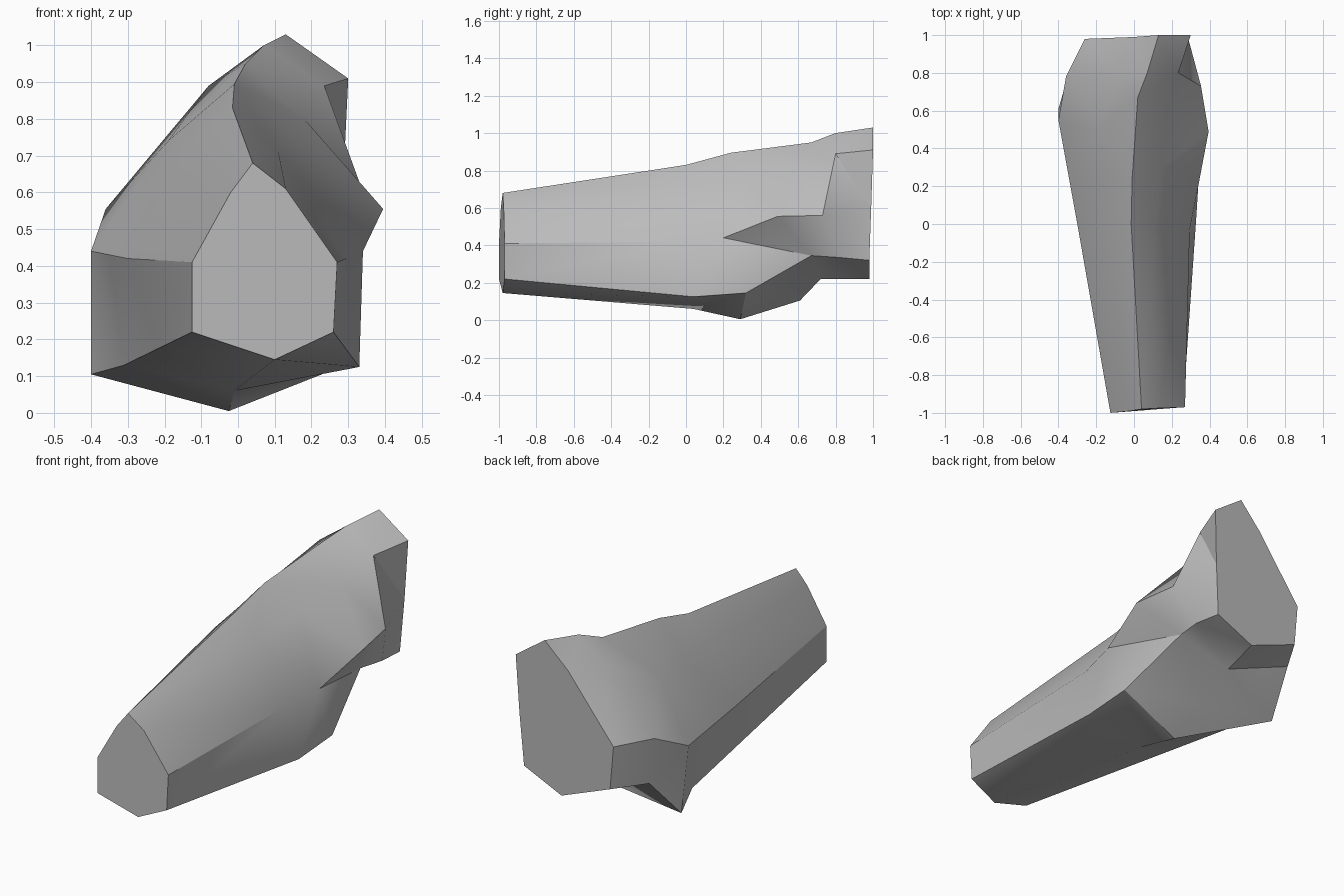
import bpy
import bmesh
import math
from mathutils import Vector

# Remove the default object
default_cube = bpy.data.objects.get("Cube")
if default_cube:
    bpy.data.objects.remove(default_cube, do_unlink=True)


def flat_material(name, level):
    """One plain grey for the whole stone."""
    material = bpy.data.materials.new(name)
    material.use_nodes = True
    colour = (level, level, level, 1)
    material.diffuse_color = colour
    shader = material.node_tree.nodes["Principled BSDF"]
    shader.inputs["Base Color"].default_value = colour
    shader.inputs["Roughness"].default_value = 0.9
    return material


def rail(*points):
    """A ridge line from front to back; None means halfway between neighbours."""
    line = [Vector(p) if p else None for p in points]
    for i, point in enumerate(line):
        if point is None:
            line[i] = (line[i - 1] + line[i + 1]) / 2
    return line


# Ridge lines of the stone, each running from the front end to the back end
top_ridge = rail((.04, -.98, .68), (-.015, 0, .83), (-.01, .24, .895),
                 (.02, .67, .95), (.07, .8, 1), (.13, 1, 1.03))
upper_low_x = rail((-.02, -.99, .6), (-.14, 0, .71), None,
                   (-.19, .5, .74), (-.08, .8, .89), (0, .99, .9))
middle_low_x = rail((-.125, -1, .41), (-.3, 0, .42), None,
                    (-.4, .55, .44), (-.36, .78, .555), (-.26, .98, .56))
lower_low_x = rail((-.125, -1, .22), None, (-.31, .39, .13),
                   (-.4, .61, .105), (-.345, .8, .32), (-.24, .98, .33))
keel = rail((.1, -.98, .145), (-.01, .04, .06), (-.025, .29, .005),
            None, (-.02, .72, .22), (.045, .98, .22))
lower_high_x = rail((.26, -.97, .22), (.33, .04, .125), (.33, .32, .145),
                    (.25, .67, .345), (.275, .82, .335), (.265, .98, .32))
middle_high_x = rail((.27, -.97, .41), (.295, -.03, .42), (.34, .2, .44),
                     (.395, .49, .555), (.355, .73, .56), (.285, .99, .6))
upper_high_x = rail((.13, -.975, .61), (.11, 0, .71), None,
                    (.18, .61, .8), (.235, .8, .89), (.3, 1, .91))

rails = [top_ridge, upper_low_x, middle_low_x, lower_low_x,
         keel, lower_high_x, middle_high_x, upper_high_x]

# Hollows under the belly and the shoulder fold along their longer diagonal
long_folds = [(lower_low_x, 2), (lower_high_x, 2)]

bm = bmesh.new()
grid = [[bm.verts.new(point) for point in line] for line in rails]

# Skin the strips between neighbouring ridge lines
for index, line in enumerate(grid):
    following = grid[(index + 1) % len(grid)]
    for step in range(len(line) - 1):
        a, b = line[step], line[step + 1]
        c, d = following[step + 1], following[step]
        fold_ac = (a.co - c.co).length < (b.co - d.co).length
        if any(rails[index] is fold and step == at for fold, at in long_folds):
            fold_ac = not fold_ac
        triangles = [(a, b, c), (a, c, d)] if fold_ac else [(a, b, d), (b, c, d)]
        for corners in triangles:
            bm.faces.new(corners)

# Broken flat ends
bm.faces.new([line[0] for line in grid])
bm.faces.new([line[-1] for line in grid])
bmesh.ops.recalc_face_normals(bm, faces=bm.faces[:])

mesh = bpy.data.meshes.new("long_stone")
bm.to_mesh(mesh)
bm.free()
mesh.materials.append(flat_material("stone_grey", 0.5))

stone = bpy.data.objects.new("long_stone", mesh)
bpy.context.collection.objects.link(stone)
bpy.ops.object.select_all(action='DESELECT')
stone.select_set(True)
bpy.context.view_layer.objects.active = stone
bpy.ops.object.shade_smooth_by_angle(angle=math.radians(35))
